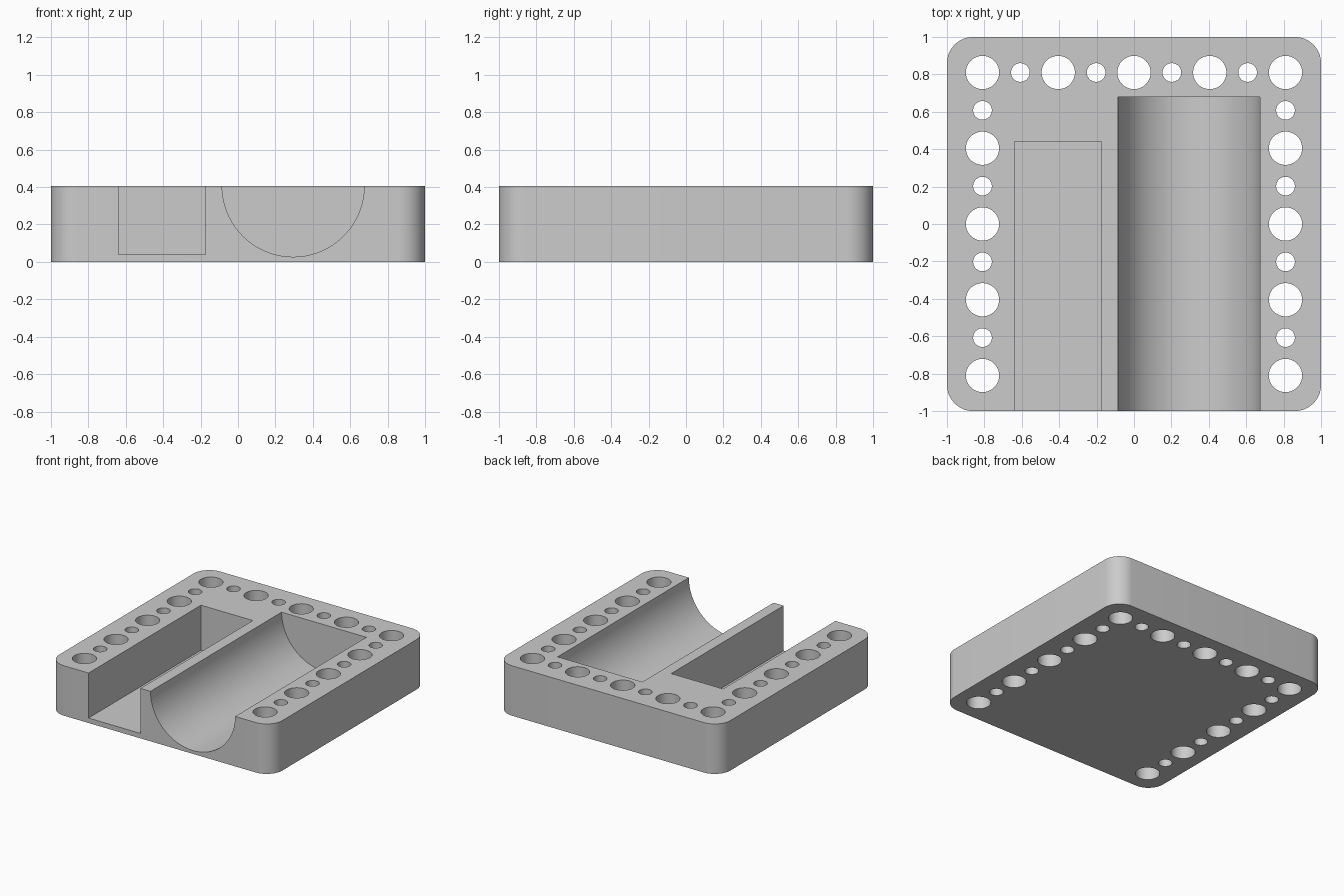
import bpy, bmesh
from math import sin, cos, pi

if "Cube" in bpy.data.objects:
    bpy.data.objects.remove(bpy.data.objects["Cube"])

HEIGHT = 0.405
PITCH = 0.405

grey = bpy.data.materials.new("light grey")
grey.diffuse_color = (0.6, 0.6, 0.6, 1)
grey.use_nodes = True
grey.node_tree.nodes["Principled BSDF"].inputs["Base Color"].default_value = grey.diffuse_color


def arc(cx, cy, r, a0, a1, n):
    return [(cx + r * cos(a0 + (a1 - a0) * i / n), cy + r * sin(a0 + (a1 - a0) * i / n))
            for i in range(n + 1)]


def prism(name, loops, to_3d, start, end):
    """Extrude one or more closed 2D loops into solid prisms."""
    bm = bmesh.new()
    for pts in loops:
        a = [bm.verts.new(to_3d(p, start)) for p in pts]
        b = [bm.verts.new(to_3d(p, end)) for p in pts]
        bm.faces.new(a)
        bm.faces.new(b)
        for i in range(len(pts)):
            j = (i + 1) % len(pts)
            bm.faces.new((a[i], a[j], b[j], b[i]))
    bmesh.ops.recalc_face_normals(bm, faces=bm.faces)
    mesh = bpy.data.meshes.new(name)
    bm.to_mesh(mesh)
    bm.free()
    mesh.materials.append(grey)
    obj = bpy.data.objects.new(name, mesh)
    bpy.context.collection.objects.link(obj)
    return obj


def upright(p, z):
    return (p[0], p[1], z)


def lengthwise(p, y):
    return (p[0], y, p[1])


# Block with rounded corners
R = 0.14
outline = []
for k, (sx, sy) in enumerate(((1, 1), (-1, 1), (-1, -1), (1, -1))):
    outline += arc(sx * (1 - R), sy * (1 - R), R, k * pi / 2, (k + 1) * pi / 2, 12)
block = prism("holder_block", [outline], upright, 0, HEIGHT)

# Alternating large and small through holes along the back and both sides
spots = [(i * PITCH / 2, 2 * PITCH, i) for i in range(-4, 5)]
spots += [(s * 2 * PITCH, i * PITCH / 2, i) for s in (-1, 1) for i in range(-4, 4)]
holes = [arc(x, y, 0.05 if i % 2 else 0.089, 0, 2 * pi, 48)[:-1] for x, y, i in spots]
hole_cutter = prism("hole_cutter", holes, upright, -0.2, 0.7)

# Square-sided channel, open at the front
slot = [(-0.64, 0.04), (-0.175, 0.04), (-0.175, 0.7), (-0.64, 0.7)]
slot_cutter = prism("slot_cutter", [slot], lengthwise, -1.2, 0.44)

# Half-round trough, open at the front
trough = arc(0.295, HEIGHT + 0.002, 0.38, pi, 2 * pi, 48) + [(0.675, 0.7), (-0.085, 0.7)]
trough_cutter = prism("trough_cutter", [trough], lengthwise, -1.2, 0.68)

# Cut the block and bake the result
for cutter in (hole_cutter, slot_cutter, trough_cutter):
    mod = block.modifiers.new(cutter.name, 'BOOLEAN')
    mod.operation = 'DIFFERENCE'
    mod.solver = 'EXACT'
    mod.object = cutter
    cutter.hide_render = True

bpy.context.view_layer.objects.active = block
block.select_set(True)
for mod in list(block.modifiers):
    bpy.ops.object.modifier_apply(modifier=mod.name)
for cutter in (hole_cutter, slot_cutter, trough_cutter):
    bpy.data.objects.remove(cutter)
bpy.ops.object.shade_smooth_by_angle(angle=0.5)
